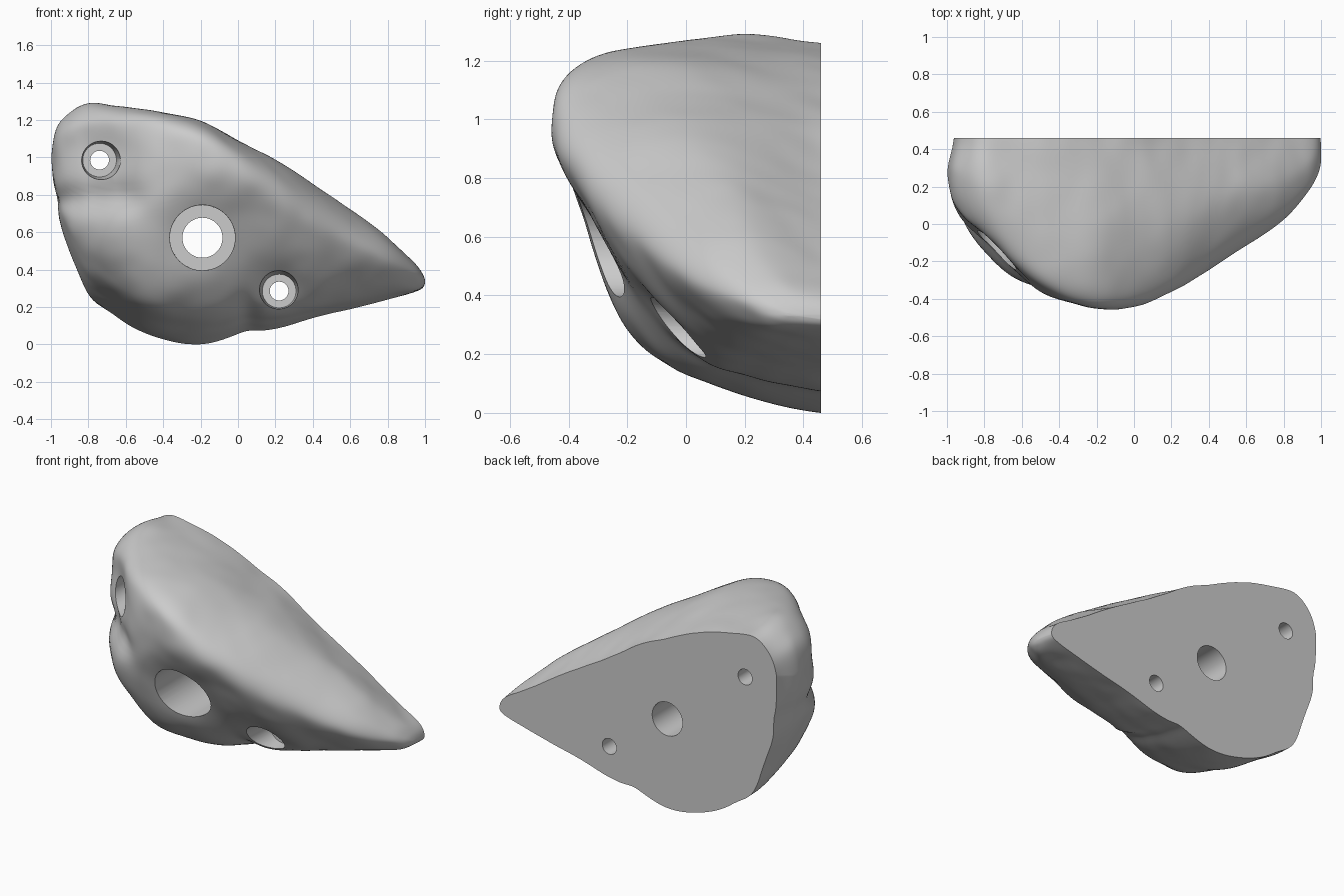
import bpy, bmesh, math
from mathutils import Vector, noise

if "Cube" in bpy.data.objects:
    bpy.data.objects.remove(bpy.data.objects["Cube"])

BACK = 0.46
# Cross-sections along x: x, back top z, highest z, ridge y z, middle y z, low y z, back bottom z
SECTIONS = [
    (-.97, 1.12, 1.16, .12, 1.04, .13, .82, .22, .74, .68),
    (-.90, 1.22, 1.24, .02, 1.07, -.02, .70, .06, .58, .48),
    (-.80, 1.265, 1.29, -.08, 1.06, -.15, .63, .00, .42, .26),
    (-.65, 1.24, 1.275, -.24, 1.05, -.28, .59, -.10, .33, .15),
    (-.45, 1.195, 1.25, -.385, 1.04, -.355, .62, -.17, .25, .04),
    (-.20, 1.09, 1.195, -.455, 1.0, -.38, .70, -.15, .24, .00),
    (.00, 1.00, 1.09, -.44, .92, -.35, .68, -.07, .24, .05),
    (.20, .87, .99, -.37, .79, -.24, .54, -.01, .22, .085),
    (.40, .75, .86, -.245, .66, -.12, .42, .06, .23, .14),
    (.60, .62, .72, -.115, .54, .02, .36, .15, .25, .19),
    (.80, .50, .575, .02, .45, .10, .34, .20, .28, .24),
    (.93, .42, .455, .17, .39, .21, .33, .27, .29, .275),
    (.985, .37, .385, .27, .36, .28, .33, .32, .31, .30),
]
# Holes: x, z, radius, recess radius at front and floor, floor y, soft dent depth and width
HOLES = [
    (-.19, .57, .107, .176, .174, .10, .04, .22),
    (-.74, .985, .05, .150, .090, .04, .04, .15),
    (.22, .285, .05, .150, .090, .14, .045, .14),
]


def spline(pts, steps):
    """Smooth curve through all points."""
    out = []
    for i in range(len(pts) - 1):
        a, b, c = pts[max(i - 1, 0)], pts[i], pts[i + 1]
        d = pts[min(i + 2, len(pts) - 1)]
        for k in range(steps):
            t = k / steps
            out.append(0.5 * (2 * b + (c - a) * t + (2 * a - 5 * b + 4 * c - d) * t * t
                              + (3 * b - a - 3 * c + d) * t ** 3))
    return out + [pts[-1].copy()]


def bump(v, width):
    return math.exp(-(v / width) ** 2)


def ramp(v, a, b):
    t = min(max((v - a) / (b - a), 0), 1)
    return t * t * (3 - 2 * t)


def section(s):
    x, zt, zm, ry, rz, my, mz, ly, lz, zb = s
    box = ramp(x, .3, -.3) * ramp(x, -.85, -.45)    # squarer upper edge near the middle
    yz = [(.60, zt - .03), (BACK, zt), ((BACK + ry) / 2, zm),
          (ry + (.12 - .03 * box) * (BACK - ry), rz + (.70 + .14 * box) * (zm - rz)),
          (ry, rz), (my, mz), (ly, lz),
          ((BACK + ly) / 2, zb + .3 * (lz - zb)), (BACK, zb), (.60, zb)]
    return spline([Vector((x, y, z)) for y, z in yz], 14)


def sculpt(p):
    """Side groove, lower crease, dents round the holes and stone unevenness."""
    front = ramp(p.y, .40, .0)
    groove = bump(p.z - .785 - .05 * (p.x + .75), .06) * ramp(p.x, -.42, -.66)
    crease = bump(p.x - .05, .06) * ramp(p.z, .34, .12)
    dent = sum(h[6] * bump(math.hypot(p.x - h[0], p.z - h[1]), h[7]) for h in HOLES)
    n = .010 * noise.noise(p * 4) + .004 * noise.noise(p * 9)
    tuck = .025 * ramp(p.y, .28, .46) * ramp(p.x, -.7, -.95)
    return p + Vector((.015 * groove + tuck + n * .5,
                       .055 * groove * front + .05 * crease * front
                       + dent * ramp(p.y, .3, .1) + n,
                       .015 * crease + n * .6))


def smooth(bm, times):
    for _ in range(times):
        bmesh.ops.smooth_vert(bm, verts=bm.verts, factor=.5,
                              use_axis_x=True, use_axis_y=True, use_axis_z=True)


# Rock body, lofted between the two end points
rows = [section(s) for s in SECTIONS]
n = len(rows[0])
rows = [[Vector((-1.0, .28, 1.0))] * n] + rows + [[Vector((1.002, .35, .335))] * n]
columns = [spline([r[j] for r in rows], 12) for j in range(n)]
bm = bmesh.new()
grid = [[bm.verts.new(p) for p in col] for col in columns]
for j in range(n):
    a, b = grid[j], grid[(j + 1) % n]
    for i in range(len(a) - 1):
        bm.faces.new((a[i], a[i + 1], b[i + 1], b[i]))
bmesh.ops.remove_doubles(bm, verts=bm.verts, dist=.0005)
smooth(bm, 8)
for v in bm.verts:
    v.co = sculpt(v.co)
smooth(bm, 4)

# Flat back
bmesh.ops.bisect_plane(bm, geom=bm.verts[:] + bm.edges[:] + bm.faces[:], dist=1e-5,
                       plane_co=(0, BACK, 0), plane_no=(0, 1, 0), clear_outer=True)
bmesh.ops.holes_fill(bm, edges=[e for e in bm.edges if e.is_boundary], sides=0)
bmesh.ops.recalc_face_normals(bm, faces=bm.faces)
low = min(v.co.z for v in bm.verts)
for v in bm.verts:
    v.co.z -= low
mesh = bpy.data.meshes.new("rock_hold")
bm.to_mesh(mesh)
bm.free()
rock = bpy.data.objects.new("rock_hold", mesh)
bpy.context.collection.objects.link(rock)


def drill(x, z, y0, y1, r0, r1):
    """Cut a round, optionally tapered, hole from y0 to y1."""
    bpy.ops.mesh.primitive_cone_add(vertices=64, radius1=r0, radius2=r1, depth=y1 - y0,
                                    location=(x, (y0 + y1) / 2, z),
                                    rotation=(-math.pi / 2, 0, 0))
    cutter = bpy.context.object
    cutter.name = "hole_cutter"
    cutter.hide_render = True
    mod = rock.modifiers.new("hole", 'BOOLEAN')
    mod.operation, mod.solver, mod.object = 'DIFFERENCE', 'EXACT', cutter
    bpy.context.view_layer.objects.active = rock
    bpy.ops.object.modifier_apply(modifier=mod.name)
    bpy.data.objects.remove(cutter, do_unlink=True)


# Bolt hole and two screw holes, each with a wider recess in front
for x, z, r, front_r, floor_r, floor, _, _ in HOLES:
    drill(x, z, -.9, .7, r, r)
    drill(x, z, floor - .8, floor, front_r, floor_r)

bpy.ops.object.select_all(action='DESELECT')
rock.select_set(True)
bpy.context.view_layer.objects.active = rock
bpy.ops.object.shade_smooth_by_angle(angle=math.radians(40))
